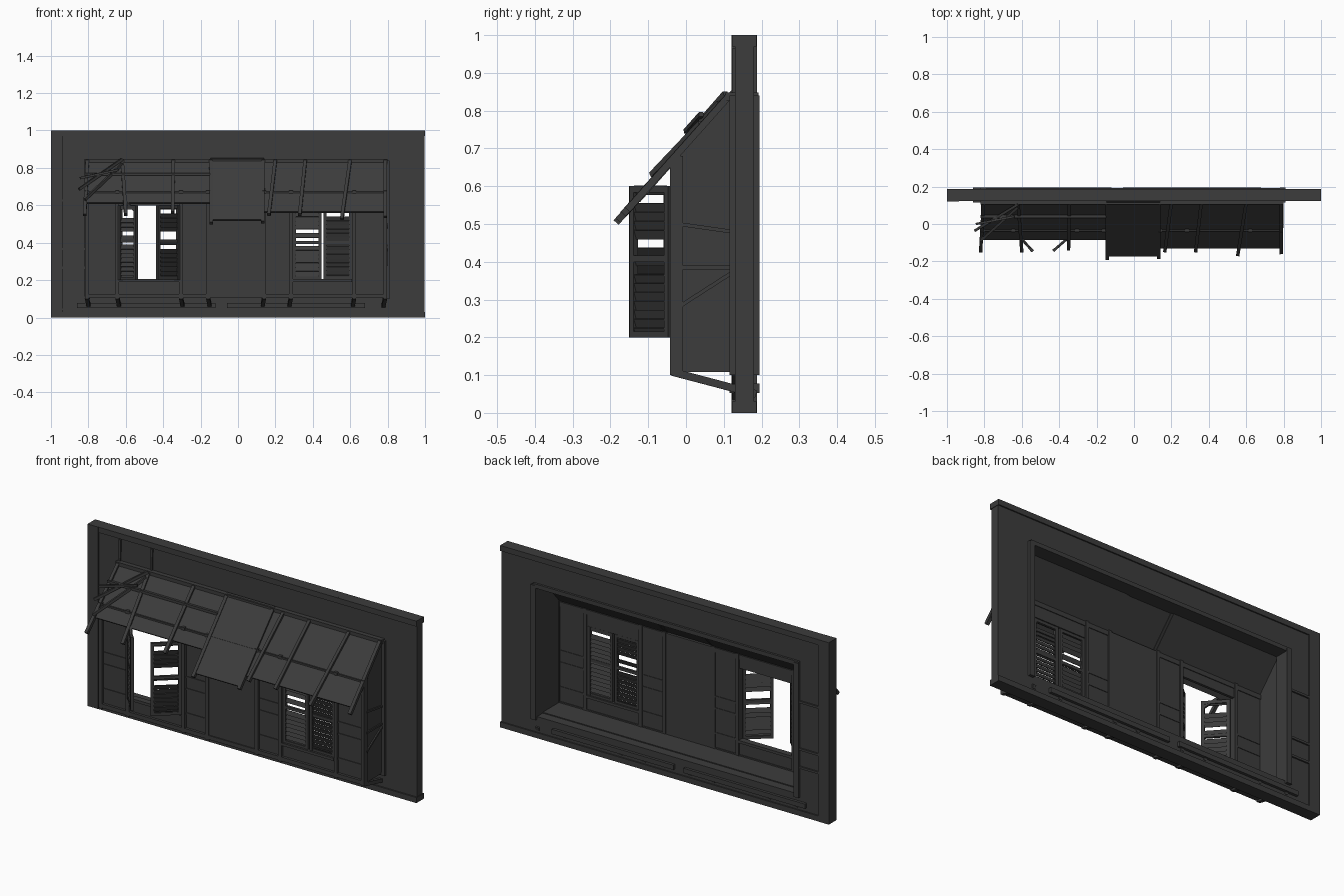
import bpy, bmesh, math, random
from mathutils import Vector, Matrix

if "Cube" in bpy.data.objects:
    bpy.data.objects.remove(bpy.data.objects["Cube"])

random.seed(4)
mat = bpy.data.materials.new("dark_wood")
mat.diffuse_color = (0.045, 0.045, 0.045, 1)
mat.use_nodes = True
mat.node_tree.nodes["Principled BSDF"].inputs["Base Color"].default_value = mat.diffuse_color


def finish(name, bm):
    bmesh.ops.recalc_face_normals(bm, faces=bm.faces)
    me = bpy.data.meshes.new(name)
    bm.to_mesh(me)
    bm.free()
    me.materials.append(mat)
    ob = bpy.data.objects.new(name, me)
    bpy.context.collection.objects.link(ob)
    return ob


def boxes(name, items):
    """Each item: (x0, x1, y0, y1, z0, z1)."""
    bm = bmesh.new()
    for x0, x1, y0, y1, z0, z1 in items:
        m = Matrix.Translation(((x0 + x1) / 2, (y0 + y1) / 2, (z0 + z1) / 2))
        bmesh.ops.create_cube(bm, size=1, matrix=m @ Matrix.Diagonal((x1 - x0, y1 - y0, z1 - z0, 1)))
    return finish(name, bm)


def beams(name, items):
    """Square timbers, each item: (start, end, thickness)."""
    bm = bmesh.new()
    for p, q, t in items:
        p, q = Vector(p), Vector(q)
        d = q - p
        m = Matrix.Translation((p + q) / 2) @ d.to_track_quat('Z', 'Y').to_matrix().to_4x4()
        bmesh.ops.create_cube(bm, size=1, matrix=m @ Matrix.Diagonal((t, t, d.length, 1)))
    return finish(name, bm)


def prism(name, x0, x1, profile):
    """Extrude a (y, z) profile along x."""
    bm = bmesh.new()
    f = bm.faces.new([bm.verts.new((x0, y, z)) for y, z in profile])
    r = bmesh.ops.extrude_face_region(bm, geom=[f])
    bmesh.ops.translate(bm, vec=(x1 - x0, 0, 0), verts=[v for v in r['geom'] if isinstance(v, bmesh.types.BMVert)])
    return finish(name, bm)


def roof_z(y):
    return 0.84 + (y - 0.115) * 1.12


# Main wall around the large opening, with plates and corner post
boxes("wall", [(-1, -0.81, 0.13, 0.18, 0, 1), (0.79, 0.997, 0.13, 0.18, 0, 1),
               (-0.81, 0.79, 0.13, 0.18, 0.84, 1), (-0.81, 0.79, 0.13, 0.18, 0, 0.115)])
boxes("wall_plates", [(-1, 1, 0.122, 0.187, 0.97, 1), (-1, 1, 0.122, 0.187, 0, 0.03)])
boxes("corner_post", [(-1, -0.935, 0.121, 0.188, 0, 1)])
boxes("wall_side_rails", [(-0.935, -0.81, y, y + 0.01, z, z + 0.012)
                          for y in (0.122, 0.178) for z in (0.26, 0.36, 0.62)])
beams("wall_corner_brace", [((-0.935, 0.128, 0.04), (-0.82, 0.128, 0.11), 0.012)])

# Timber trim of the opening
boxes("opening_posts", [(x - 0.015, x + 0.015, 0.115, 0.195, 0.1, 0.84) for x in (-0.805, 0.795)])
boxes("opening_header", [(-0.82, 0.8, 0.105, 0.192, 0.825, 0.848)])
boxes("lower_boards", [(-0.86, -0.12, 0.115, 0.195, 0.052, 0.078), (-0.06, 0.68, 0.115, 0.195, 0.052, 0.078)])

# Bay floor and side walls
boxes("bay_floor", [(-0.81, 0.79, -0.035, 0.13, 0.108, 0.12)])
for side, x in (("left", -0.81), ("right", 0.78)):
    prism("bay_side_" + side, x, x + 0.012,
          [(-0.03, 0.115), (0.135, 0.115), (0.135, 0.84), (0.115, 0.835), (-0.03, roof_z(-0.03) - 0.01)])
    o = -0.004 if x < 0 else 0.014
    beams("bay_side_battens_" + side, [((x + o, -0.02, z0), (x + o, 0.12, z1), 0.01)
                                      for z0, z1 in ((0.5, 0.48), (0.385, 0.385), (0.28, 0.37))])

# Bay front wall panels around the two windows
L0, L1, R0, R1 = -0.635, -0.315, 0.295, 0.61
Y0, Y1 = -0.028, -0.014
boxes("bay_front_panels", [(-0.81, L0, Y0, Y1, 0.115, 0.675), (L1, -0.15, Y0, Y1, 0.115, 0.675),
                           (0.14, R0, Y0, Y1, 0.115, 0.675), (R1, 0.79, Y0, Y1, 0.115, 0.675),
                           (L0, L1, Y0, Y1, 0.115, 0.2), (R0, R1, Y0, Y1, 0.115, 0.2),
                           (L0, L1, Y0, Y1, 0.6, 0.675), (R0, R1, Y0, Y1, 0.585, 0.675)])
boxes("bay_centre_panel", [(-0.155, 0.14, -0.036, -0.01, 0.115, 0.675)])

# Posts, sills and plank battens of the front
posts = (-0.808, -0.645, -0.305, -0.16, 0.14, 0.283, 0.622, 0.787)
boxes("bay_posts", [(x - 0.01, x + 0.01, -0.042, -0.008, 0.1, 0.68) for x in posts])
boxes("bay_rails", [(-0.815, 0.795, -0.042, -0.01, 0.105, 0.127), (-0.815, 0.795, -0.04, -0.01, 0.65, 0.675),
                    (L0, L1, -0.042, -0.008, 0.19, 0.205), (R0, R1, -0.042, -0.008, 0.19, 0.205)])
boxes("plank_battens", [(a + 0.015, b - 0.015, -0.032, -0.011, z, z + 0.01)
                        for a, b in ((-0.81, L0), (L1, -0.15), (0.14, R0), (R1, 0.79))
                        for z in (0.2, 0.335, 0.4)])

# Struts below the bay
beams("bay_struts", [((x, -0.035, 0.108), (x + 0.012 * (1 if x < 0 else -1), 0.185, 0.05), 0.02) for x in posts])


# Louvred shutters, built from the hinge along local +x and swung outwards
def shutter(name, hx, hy, z0, z1, width, angle, missing):
    bm = bmesh.new()

    def part(x0, x1, za, zb, t, tilt=0.0):
        m = Matrix.Translation(((x0 + x1) / 2, 0, (za + zb) / 2)) @ Matrix.Rotation(tilt, 4, 'X')
        bmesh.ops.create_cube(bm, size=1, matrix=m @ Matrix.Diagonal((x1 - x0, t, zb - za, 1)))
    s = 0.016
    part(0, s, z0, z1, 0.016)
    part(width - s, width, z0, z1, 0.016)
    for z in (z0, z0 + (z1 - z0) * 0.5, z1 - s):
        part(s, width - s, z, z + s, 0.014)
    n = 17
    step = (z1 - z0) / n
    for i in range(n):
        if i not in missing:
            z = z0 + i * step
            part(s, width - s, z, z + step * 1.1, 0.004, -0.35 + random.uniform(-0.05, 0.05))
    ob = finish(name, bm)
    ob.location = (hx, hy, 0)
    ob.rotation_euler = (0, 0, math.radians(angle))


shutter("left_window_shutter_a", L0, -0.042, 0.2, 0.6, 0.14, -48, (8, 10, 14, 15))
shutter("left_window_shutter_b", L1, -0.042, 0.2, 0.6, 0.155, 180 + 41, (7, 9, 10, 15))
shutter("right_window_shutter_a", R0, -0.024, 0.202, 0.583, 0.152, 0, (8, 9, 11))
shutter("right_window_shutter_b", R1, -0.024, 0.202, 0.583, 0.152, 180, (15,))

# Lean-to roof panels
for name, x0, x1, ye, lift in (("left", -0.81, -0.15, -0.085, 0), ("centre", -0.148, 0.14, -0.175, 0.008),
                               ("right", 0.14, 0.79, -0.13, 0)):
    prism("roof_" + name, x0, x1, [(0.12, roof_z(0.12) + lift), (ye, roof_z(ye) + lift),
                                   (ye + 0.008, roof_z(ye) - 0.008 + lift), (0.128, roof_z(0.12) - 0.008 + lift)])
beams("roof_purlin", [((-0.82, 0.04, 0.765), (-0.15, 0.04, 0.765), 0.014)])

# Rafters: top x, bottom x, bottom y
rafters = [(-0.805, -0.82, -0.145), (-0.62, -0.6, -0.145), (-0.345, -0.35, -0.135), (-0.145, -0.143, -0.185),
           (0.135, 0.133, -0.18), (0.2, 0.165, -0.145), (0.36, 0.33, -0.145), (0.6, 0.555, -0.165),
           (0.787, 0.788, -0.155)]
beams("roof_rafters", [((a, 0.115, 0.84), (b, y, roof_z(y)), 0.018) for a, b, y in rafters])

# Broken timbers at the left end of the roof
beams("broken_timbers", [((-0.62, 0.105, 0.845), (-0.85, -0.035, 0.685), 0.014),
                         ((-0.62, 0.09, 0.82), (-0.82, -0.09, 0.63), 0.014),
                         ((-0.64, 0.04, 0.79), (-0.845, 0.0, 0.745), 0.012),
                         ((-0.6, -0.08, 0.62), (-0.55, -0.135, 0.57), 0.012),
                         ((-0.615, 0.128, 0.84), (-0.612, 0.128, 0.965), 0.012),
                         ((-0.808, 0.128, 0.84), (-0.806, 0.128, 0.965), 0.012)])
